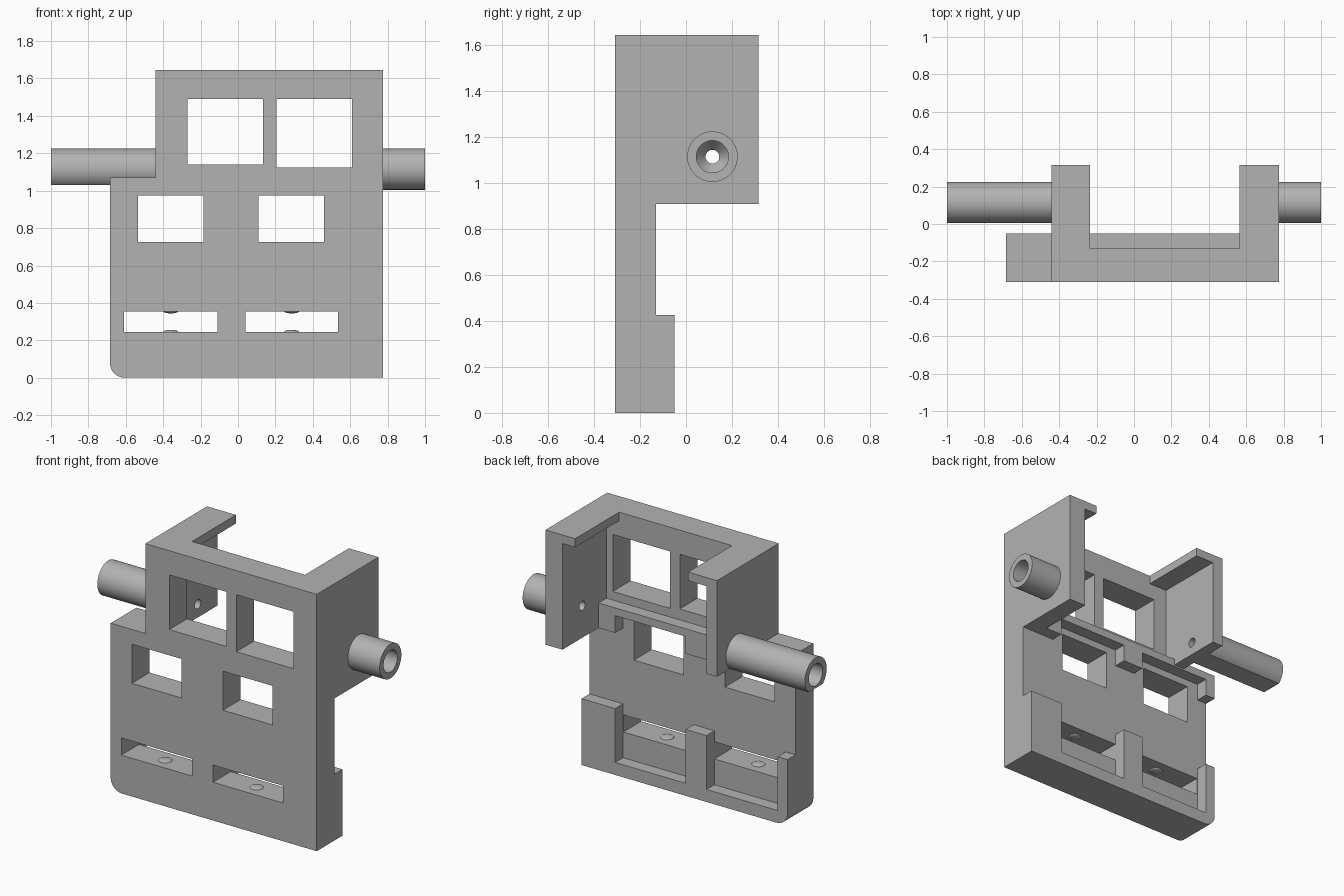
import bpy, bmesh, math
from mathutils import Matrix, Vector

if "Cube" in bpy.data.objects:
    bpy.data.objects.remove(bpy.data.objects["Cube"])

grey = bpy.data.materials.new("plain grey")
grey.use_nodes = True
color = (0.45, 0.45, 0.45, 1)
grey.diffuse_color = color
grey.node_tree.nodes["Principled BSDF"].inputs["Base Color"].default_value = color


def finish(name, bm):
    bmesh.ops.recalc_face_normals(bm, faces=bm.faces)
    mesh = bpy.data.meshes.new(name)
    bm.to_mesh(mesh)
    bm.free()
    mesh.materials.append(grey)
    ob = bpy.data.objects.new(name, mesh)
    bpy.context.collection.objects.link(ob)
    return ob


def add_box(bm, x, y, z):
    size = Vector((x[1] - x[0], y[1] - y[0], z[1] - z[0]))
    mid = Vector((sum(x) / 2, sum(y) / 2, sum(z) / 2))
    m = Matrix.Translation(mid) @ Matrix.Diagonal((*size, 1))
    bmesh.ops.create_cube(bm, size=1, matrix=m)


def box(name, x, y, z):
    bm = bmesh.new()
    add_box(bm, x, y, z)
    return finish(name, bm)


def activate(ob):
    bpy.ops.object.select_all(action='DESELECT')
    ob.select_set(True)
    bpy.context.view_layer.objects.active = ob


def cut(ob, cutter):
    cutter.hide_render = True
    mod = ob.modifiers.new("cut", 'BOOLEAN')
    mod.operation, mod.solver, mod.object = 'DIFFERENCE', 'EXACT', cutter
    activate(ob)
    bpy.ops.object.modifier_apply(modifier=mod.name)
    bpy.data.objects.remove(cutter)


def smooth(ob):
    activate(ob)
    bpy.ops.object.shade_smooth_by_angle(angle=math.radians(30))


# Main levels
FRONT, BACK, RIM, REAR = -0.31, -0.13, -0.05, 0.315
RIGHT, LEFT, STEP = -0.685, 0.775, -0.44
TOP, SHOULDER, ARM_LOW, FLAT = 1.645, 1.07, 0.91, 1.03
AXIS_Y, AXIS_Z = 0.115, 1.115

# Front plate: stepped outline with one rounded lower corner
r = 0.08
outline = [(LEFT, 0), (LEFT, TOP), (STEP, TOP), (STEP, SHOULDER), (RIGHT, SHOULDER)]
for i in range(13):
    a = math.pi + i / 12 * math.pi / 2
    outline.append((RIGHT + r + r * math.cos(a), r + r * math.sin(a)))
bm = bmesh.new()
face = bm.faces.new([bm.verts.new((x, FRONT, z)) for x, z in outline])
ext = bmesh.ops.extrude_face_region(bm, geom=[face])
bmesh.ops.translate(bm, verts=[v for v in ext["geom"] if isinstance(v, bmesh.types.BMVert)],
                    vec=(0, BACK - FRONT, 0))
plate = finish("front_plate", bm)

# Windows and slots through the plate
windows = [((-0.27, 0.135), (1.14, 1.49)), ((0.205, 0.61), (1.125, 1.49)),
           ((-0.535, -0.185), (0.725, 0.975)), ((0.11, 0.46), (0.725, 0.975)),
           ((-0.61, -0.11), (0.245, 0.355)), ((0.04, 0.535), (0.245, 0.355))]
bm = bmesh.new()
for x, z in windows:
    add_box(bm, x, (FRONT - 0.1, BACK + 0.1), z)
cut(plate, finish("window_cutter", bm))
smooth(plate)

# Small domed bumps on the floor and ceiling of each slot
for side, x in (("right", -0.36), ("left", 0.287)):
    for level, z in (("lower", 0.245), ("upper", 0.355)):
        bm = bmesh.new()
        m = Matrix.Translation((x, (FRONT + BACK) / 2, z)) @ Matrix.Diagonal((0.04, 0.04, 0.011, 1))
        bmesh.ops.create_uvsphere(bm, u_segments=24, v_segments=10, radius=1, matrix=m)
        smooth(finish(f"{side}_{level}_bump", bm))

# Rear holder: bottom ledge, top rail, posts below and tabs above
posts = {"left": (0.537, LEFT), "middle": (-0.11, 0.038), "right": (RIGHT, -0.615)}
ledge = box("bottom_ledge", (RIGHT + r, LEFT), (BACK, RIM), (0, 0.08))
box("top_rail", (RIGHT, 0.655), (BACK, RIM), (1.02, SHOULDER))
for side, x in posts.items():
    z0 = r if side == "right" else 0.08
    box(side + "_post", x, (BACK, RIM), (z0, 0.425))
    box(side + "_tab", (x[0], min(x[1], 0.655)), (BACK, RIM), (ARM_LOW, 1.02))

# Rounded corner piece continuing the plate's lower corner
bm = bmesh.new()
corner = outline[4 + 1:] + [(RIGHT + r, r)]
face = bm.faces.new([bm.verts.new((x, BACK, z)) for x, z in corner])
ext = bmesh.ops.extrude_face_region(bm, geom=[face])
bmesh.ops.translate(bm, verts=[v for v in ext["geom"] if isinstance(v, bmesh.types.BMVert)],
                    vec=(0, RIM - BACK, 0))
smooth(finish("rounded_corner", bm))


# Arms with pin holes, and flanges along their tops
def arm(side, x, low, flange):
    ob = box(side + "_arm", x, (BACK, REAR), (low, TOP))
    bm = bmesh.new()
    m = Matrix.Translation((sum(x) / 2, AXIS_Y, AXIS_Z)) @ Matrix.Rotation(math.pi / 2, 4, 'Y')
    bmesh.ops.create_cone(bm, cap_ends=True, segments=24, radius1=0.03, radius2=0.03,
                          depth=0.4, matrix=m)
    cut(ob, finish("pin_cutter", bm))
    smooth(ob)
    box(side + "_flange", flange, (BACK, REAR), (1.59, TOP))


arm("left", (0.655, LEFT), ARM_LOW, (0.565, 0.655))
arm("right", (STEP, -0.365), FLAT, (-0.365, -0.235))


# Hollow side tubes, turned around the pin axis
def tube(name, start, end):
    d = 1 if end > start else -1
    profile = [(start, 0.03), (start, 0.11), (end, 0.11), (end, 0.07), (start + d * 0.05, 0.07)]
    bm = bmesh.new()
    n = 48
    rings = []
    for i in range(n):
        a = 2 * math.pi * i / n
        rings.append([bm.verts.new((x, AXIS_Y + q * math.cos(a), AXIS_Z + q * math.sin(a)))
                      for x, q in profile])
    for i in range(n):
        p, q = rings[i], rings[(i + 1) % n]
        for j in range(len(profile)):
            k = (j + 1) % len(profile)
            bm.faces.new((p[j], p[k], q[k], q[j]))
    return finish(name, bm)


smooth(tube("left_tube", LEFT, 1.0))
long_tube = tube("right_tube", STEP, -1.0)
cut(long_tube, box("flat_cutter", (-1.2, -0.3), (-0.2, 0.5), (0.8, FLAT)))
smooth(long_tube)
